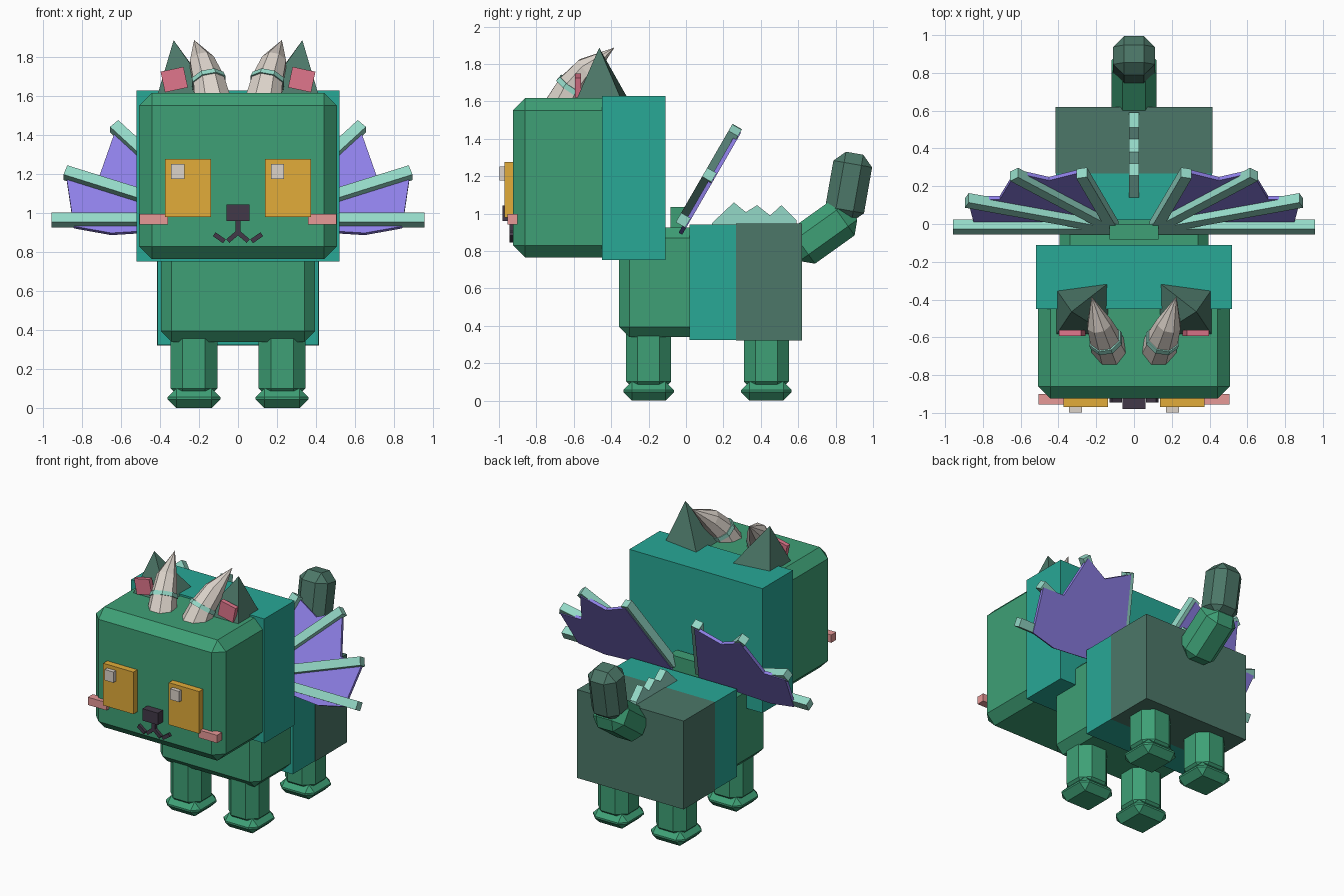
import bpy, bmesh, math
from mathutils import Vector, Matrix

if "Cube" in bpy.data.objects:
    bpy.data.objects.remove(bpy.data.objects["Cube"])


def material(name, r, g, b):
    m = bpy.data.materials.new(name)
    lin = [((c / 255 + 0.055) / 1.055) ** 2.4 for c in (r, g, b)]
    m.diffuse_color = (*lin, 1)
    m.use_nodes = True
    m.node_tree.nodes["Principled BSDF"].inputs["Base Color"].default_value = m.diffuse_color
    return m


GREEN = material("leaf green", 62, 160, 118)
TEAL = material("teal", 40, 168, 150)
DARK = material("dark moss", 76, 119, 104)
MINT = material("mint", 148, 217, 199)
PURPLE = material("violet", 148, 133, 240)
ORANGE = material("amber", 226, 172, 58)
IVORY = material("ivory", 220, 211, 202)
PLUM = material("dark plum", 66, 57, 72)
BLUSH = material("blush pink", 238, 158, 156)
ROSE = material("rose pink", 224, 118, 140)


def finish(name, bm, mat):
    bmesh.ops.recalc_face_normals(bm, faces=bm.faces)
    me = bpy.data.meshes.new(name)
    bm.to_mesh(me)
    bm.free()
    me.materials.append(mat)
    ob = bpy.data.objects.new(name, me)
    bpy.context.collection.objects.link(ob)
    return ob


def box(name, mat, x, y, z, chamfer=0, rot=None):
    """Box from (min, max) ranges, optionally chamfered and turned about its centre."""
    bm = bmesh.new()
    bmesh.ops.create_cube(bm, size=1)
    bmesh.ops.scale(bm, vec=(x[1] - x[0], y[1] - y[0], z[1] - z[0]), verts=bm.verts)
    if chamfer:
        bmesh.ops.bevel(bm, geom=bm.edges[:], offset=chamfer, segments=1,
                        affect='EDGES', profile=0.5)
    if rot:
        bmesh.ops.transform(bm, matrix=rot, verts=bm.verts)
    bmesh.ops.translate(bm, vec=(sum(x) / 2, sum(y) / 2, sum(z) / 2), verts=bm.verts)
    return finish(name, bm, mat)


def around(c, size):
    return (c - size / 2, c + size / 2)


def plate(name, mat, pts, depth):
    """Extrude a planar outline of 3D points by a vector."""
    bm = bmesh.new()
    f = bm.faces.new([bm.verts.new(p) for p in pts])
    r = bmesh.ops.extrude_face_region(bm, geom=[f], use_keep_orig=True)
    bmesh.ops.translate(bm, vec=depth, verts=[v for v in r["geom"] if isinstance(v, bmesh.types.BMVert)])
    return finish(name, bm, mat)


def loft(name, mat, path, sides=8):
    """Faceted tube through (point, radius) stations, radius 0 closes to a tip."""
    bm = bmesh.new()
    rings = []
    for i, (p, r) in enumerate(path):
        d = Vector(path[min(i + 1, len(path) - 1)][0]) - Vector(path[max(i - 1, 0)][0])
        u = d.cross(Vector((1, 0, 0))).normalized()
        v = d.normalized().cross(u)
        n = sides if r else 1
        rings.append([bm.verts.new(Vector(p) + r * (math.cos(a) * u + math.sin(a) * v))
                      for a in (2 * math.pi * (k + 0.5) / sides for k in range(n))])
    for a, b in zip(rings, rings[1:]):
        for k in range(sides):
            j = (k + 1) % sides
            bm.faces.new([a[k], a[j], b[0]] if len(b) == 1 else [a[k], a[j], b[j], b[k]])
    for ring in (rings[0], rings[-1]):
        if len(ring) > 2:
            bm.faces.new(ring)
    return finish(name, bm, mat)


# Head and body, with the coloured wraps around their backs
box("head", GREEN, (-0.507, 0.507), (-0.925, -0.13), (0.765, 1.617), 0.065)
box("head_wrap", TEAL, (-0.52, 0.52), (-0.45, -0.11), (0.752, 1.63))
box("body", GREEN, (-0.395, 0.395), (-0.357, 0.6), (0.34, 0.925), 0.055)
box("body_band", TEAL, (-0.414, 0.414), (0.02, 0.27), (0.325, 0.943))
box("rump", DARK, (-0.416, 0.416), (0.268, 0.62), (0.322, 0.946))
box("wing_mount", GREEN, (-0.13, 0.13), (-0.083, 0.0), (0.88, 1.035))

# Legs and feet
for s, side in ((-1, "left"), (1, "right")):
    for y, end in ((-0.2, "front"), (0.43, "back")):
        x = s * 0.226
        box(f"{end}_leg_{side}", GREEN, around(x, 0.24), around(y, 0.24), (0.04, 0.5), 0.062)
        box(f"{end}_foot_{side}", GREEN, around(x, 0.27), around(y, 0.27), (0, 0.102), 0.045)

# Tail
box("tail_base", GREEN, (-0.12, 0.12), around(0.73, 0.38), around(0.9, 0.226), 0.06,
    Matrix.Rotation(math.radians(35.5), 3, 'X'))
box("tail_tip", DARK, (-0.11, 0.11), around(0.87, 0.365), around(1.143, 0.21), 0.058,
    Matrix.Rotation(math.radians(80), 3, 'X'))

# Saw-tooth ridge on the back
ridge = [(0.14, 0.93), (0.14, 0.95), (0.256, 1.06), (0.32, 1.008), (0.38, 1.045), (0.45, 0.99),
         (0.51, 1.045), (0.59, 0.965), (0.59, 0.93)]
plate("back_ridge", MINT, [(-0.026, y, z) for y, z in ridge], (0.052, 0, 0))

# Eyes with glints (glints sit on the same side of both eyes)
for s, side in ((-1, "left"), (1, "right")):
    x = s * 0.256
    box(f"eye_{side}", ORANGE, around(x, 0.236), (-0.97, -0.9), (0.98, 1.277))
    box(f"eye_glint_{side}", IVORY, around(x - 0.053, 0.068), (-0.998, -0.95), (1.176, 1.252))
    box(f"cheek_{side}", BLUSH, around(s * 0.432, 0.145), (-0.955, -0.9), (0.942, 0.997))
    # Mouth strokes
    for n, cx, cz, tilt in (("inner", 0.028, 0.878, 40), ("outer", 0.096, 0.874, -35)):
        box(f"mouth_{n}_{side}", PLUM, around(s * cx, 0.064), (-0.945, -0.9), around(cz, 0.024),
            0, Matrix.Rotation(math.radians(s * tilt), 3, 'Y'))
box("nose", PLUM, (-0.06, 0.06), (-0.98, -0.9), (0.96, 1.044))
box("mouth_stem", PLUM, (-0.013, 0.013), (-0.945, -0.9), (0.885, 0.97))

# Ears and horns
for s, side in ((-1, "left"), (1, "right")):
    bm = bmesh.new()
    base = [bm.verts.new((s * x, y, 1.6)) for x, y in
            ((0.415, -0.59), (0.415, -0.342), (0.122, -0.302), (0.13, -0.59))]
    apex = bm.verts.new((s * 0.33, -0.464, 1.887))
    bm.faces.new(base)
    for k in range(4):
        bm.faces.new((base[k], base[(k + 1) % 4], apex))
    finish(f"ear_{side}", bm, DARK)
    box(f"inner_ear_{side}", ROSE, around(s * 0.327, 0.12), (-0.594, -0.562), around(1.685, 0.108), 0,
        Matrix.Rotation(math.radians(s * 12), 3, 'Y'))
    p0, p1, p2, tip = (Vector((s * x, y, z)) for x, y, z in
                       ((0.13, -0.665, 1.57), (0.152, -0.61, 1.68),
                        (0.185, -0.53, 1.775), (0.225, -0.383, 1.888)))
    loft(f"horn_{side}", IVORY, [(p0, 0.1), (p1, 0.085), (p2, 0.068), (tip, 0)])
    d = (p2 - p0).normalized() * 0.014
    loft(f"horn_ring_{side}", MINT, [(p1 - d, 0.094), (p1 + d, 0.089)])

# Wings: a fan of square ribs in a plane leaning back 30 degrees, membrane behind
UP = Vector((0, 0.5, 0.866))
FRONT = Vector((0, -0.866, 0.5))
ORIGIN = Vector((0, -0.015, 0.965))
outline = [(0.1, -0.03), (0.27, 0.56), (0.45, 0.47), (0.625, 0.55), (0.71, 0.27),
           (0.88, 0.265), (0.842, -0.03), (0.65, -0.07)]
for s, side in ((-1, "left"), (1, "right")):
    def at(x, h, f=0.0):
        return ORIGIN + Vector((s * x, 0, 0)) + UP * h + FRONT * f

    for i, (x, h) in enumerate(((0.957, 0), (0.885, 0.28), (0.635, 0.555), (0.277, 0.57))):
        a = Vector((0.11, 0))
        d = Vector((x, h)) - a
        n = Vector((-d.y, d.x)).normalized() * 0.029
        e = a + d
        pts = [at(*q, -0.029) for q in (a - n, e - n, e + n, a + n)]
        plate(f"wing_rib_{i + 1}_{side}", MINT, pts, FRONT * 0.058)
    plate(f"wing_membrane_{side}", PURPLE, [at(x, h, -0.034) for x, h in outline], FRONT * 0.022)
